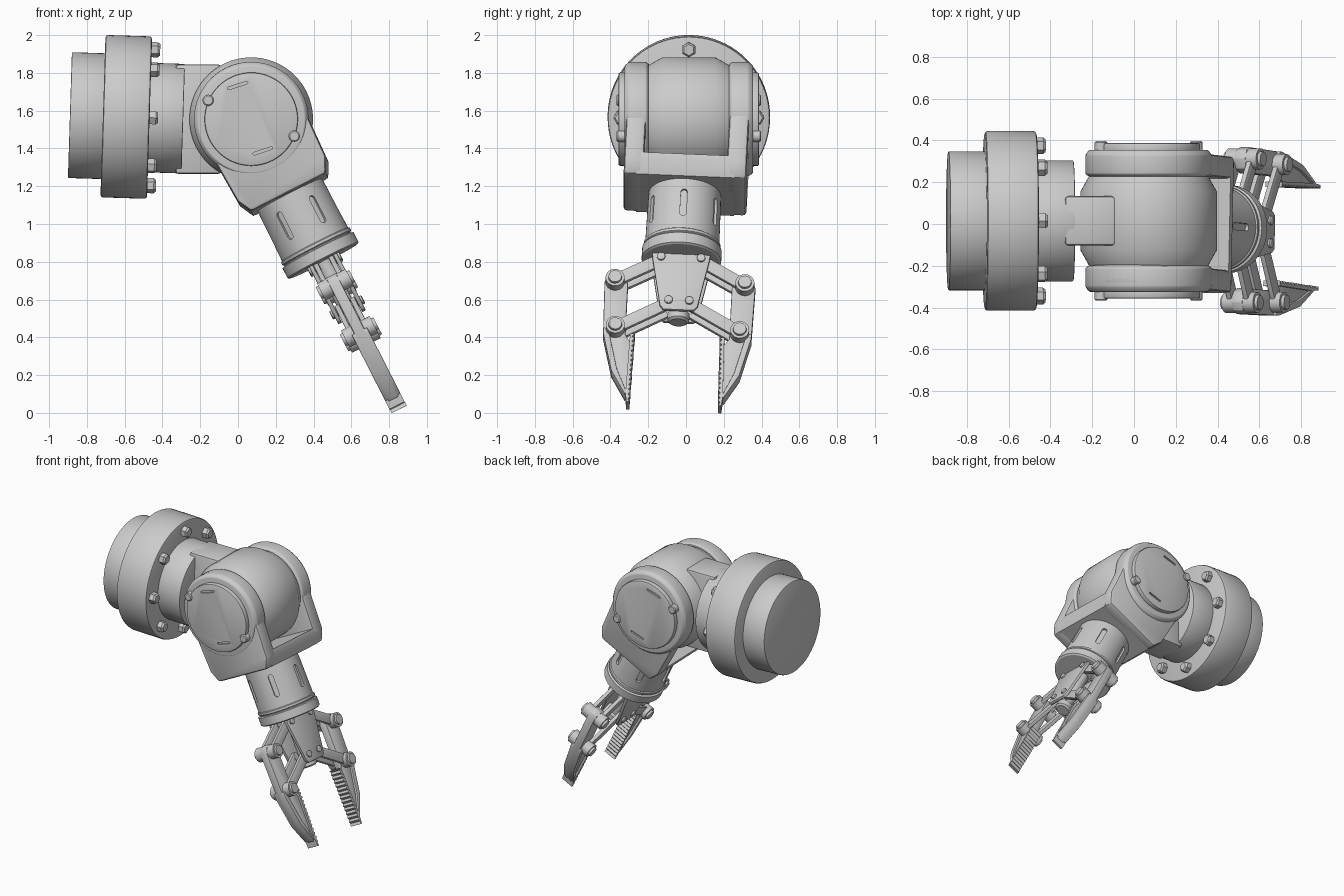
import bpy, bmesh
from math import sin, cos, pi, radians, atan2
from mathutils import Matrix, Vector

if "Cube" in bpy.data.objects:
    bpy.data.objects.remove(bpy.data.objects["Cube"])

T = Matrix.Translation
R = lambda deg, ax: Matrix.Rotation(radians(deg), 4, ax)
cutters = []


def finish(name, bm, M, bevel=0.0):
    bmesh.ops.transform(bm, matrix=M, verts=bm.verts)
    bmesh.ops.recalc_face_normals(bm, faces=bm.faces)
    me = bpy.data.meshes.new(name)
    bm.to_mesh(me)
    bm.free()
    ob = bpy.data.objects.new(name, me)
    bpy.context.collection.objects.link(ob)
    if bevel:
        b = ob.modifiers.new("bevel", 'BEVEL')
        b.width, b.segments, b.limit_method, b.angle_limit = bevel, 2, 'ANGLE', radians(35)
    return ob


def lathe(name, prof, M, n=64, bevel=0.0):
    """Revolve (height, radius) pairs round local z, closed at both ends."""
    bm = bmesh.new()
    rings = [[bm.verts.new((r * cos(2 * pi * i / n), r * sin(2 * pi * i / n), h)) for i in range(n)]
             for h, r in prof]
    for a, b in zip(rings, rings[1:]):
        for i in range(n):
            bm.faces.new((a[i], a[(i + 1) % n], b[(i + 1) % n], b[i]))
    bm.faces.new(rings[0])
    bm.faces.new(rings[-1])
    return finish(name, bm, M, bevel)


def prism(name, pts, lo, hi, M, axis='X', bevel=0.0):
    """Extrude an outline along local X or Y from lo to hi."""
    bm = bmesh.new()
    put = (lambda p, h: (h, p[0], p[1])) if axis == 'X' else (lambda p, h: (p[0], h, p[1]))
    a, b = [[bm.verts.new(put(p, h)) for p in pts] for h in (lo, hi)]
    n = len(pts)
    for i in range(n):
        bm.faces.new((a[i], a[(i + 1) % n], b[(i + 1) % n], b[i]))
    bm.faces.new(a)
    bm.faces.new(b)
    return finish(name, bm, M, bevel)


def capsule(p, q, r, n=10):
    a = atan2(q[1] - p[1], q[0] - p[0])
    end = lambda c, s: [(c[0] + r * cos(s + pi * i / n), c[1] + r * sin(s + pi * i / n)) for i in range(n + 1)]
    return end(q, a - pi / 2) + end(p, a + pi / 2)


def cut(ob, cutter):
    m = ob.modifiers.new("cut", 'BOOLEAN')
    m.operation, m.object, m.solver = 'DIFFERENCE', cutter, 'EXACT'
    cutter.hide_render = True
    cutters.append(cutter)


# frames: joint centre, wall mount (local z along +x), tool (local z down the forearm)
joint = T((0.07, 0.015, 1.555))
joint_y = joint @ R(-90, 'X')
mount = T((-0.59, 0.015, 1.567)) @ R(1.8, 'Y') @ R(90, 'Y')
d = Vector((0.454, -0.047, -0.891)).normalized()
v = d.cross(Vector((0.891, 0, 0.454))).normalized()
u = v.cross(d)
tool = joint @ Matrix((u, v, d)).transposed().to_4x4()
tool_y = tool @ R(-90, 'X')

# wall mount
lathe("mount_back_plate", [(-0.3, 0.333), (-0.1, 0.333)], mount, bevel=0.006)
lathe("mount_flange", [(-0.125, 0.43), (0.122, 0.43)], mount, 80, 0.014)
lathe("mount_hub", [(0.1, 0.29), (0.3, 0.29)], mount, bevel=0.006)
for k in range(8):
    lathe("flange_bolt", [(0.1, 0.04), (0.155, 0.04), (0.167, 0.03)],
          mount @ R(45 * k, 'Z') @ T((0.36, 0, 0)), 6)
prism("shoulder_tongue", [(-0.4, -0.29), (-0.16, -0.29), (-0.16, 0.29), (-0.4, 0.29)],
      -0.118, 0.118, joint, 'Y', 0.015)

# elbow drum with side caps
lathe("elbow_drum", [(-0.24, 0.27), (-0.215, 0.285), (-0.14, 0.327), (0.14, 0.327), (0.215, 0.285), (0.24, 0.27)],
      joint_y, 80)
for s in (-1, 1):
    lathe("side_disc", [(s * 0.212, 0.285), (s * 0.225, 0.303), (s * 0.315, 0.303), (s * 0.34, 0.285)],
          joint_y, 80, 0.006)
    cap = lathe("side_cap", [(s * 0.32, 0.247), (s * 0.372, 0.247)], joint_y, 64, 0.008)
    for p, q in (((-0.12, 0.163), (-0.025, 0.193)), ((0.017, -0.183), (0.107, -0.153))):
        cut(cap, prism("cap_slot_cutter", capsule(p, q, 0.007, 6), s * 0.36, s * 0.4, joint, 'Y'))
    for x, z in ((-0.228, 0.1), (0.228, -0.09)):
        lathe("cap_screw", [(s * 0.32, 0.03), (s * 0.376, 0.03), (s * 0.382, 0.024)],
              joint @ T((x, 0, z)) @ R(-90, 'X'), 20)

# yoke: two cheeks and a bridge
foot = [(0.272, 0.15), (0.262, 0.37), (0.222, 0.45), (-0.222, 0.45), (-0.262, 0.37), (-0.272, 0.15)]
arc = [(0.29 * cos(pi + pi * i / 24), 0.29 * sin(pi + pi * i / 24)) for i in range(25)]
for s in (-1, 1):
    prism("yoke_cheek", arc + foot, s * 0.22, s * 0.325, tool, 'Y', 0.018)
prism("yoke_bridge", [(-0.262, 0.34), (0.262, 0.34)] + foot[1:5], -0.26, 0.26, tool, 'Y')

# wrist with six slots and collar
wrist = lathe("wrist_sleeve", [(0.43, 0.19), (0.5, 0.193), (0.79, 0.197)], tool)
for k in range(6):
    cut(wrist, prism("wrist_slot_cutter", capsule((0, 0.53), (0, 0.655), 0.017), 0.178, 0.25,
                     tool @ R(60 * k, 'Z')))
lathe("wrist_collar", [(0.745, 0.197), (0.75, 0.204), (0.765, 0.204), (0.77, 0.197), (0.775, 0.197), (0.78, 0.211),
                       (0.838, 0.211), (0.845, 0.2)], tool)

# gripper core
lathe("gripper_spindle", [(0.83, 0.045), (1.15, 0.045), (1.16, 0.058), (1.2, 0.058), (1.21, 0.045)], tool, 32)
for h in (-1, 1):
    prism("gripper_plate", [(-0.155, 0.835), (0.155, 0.835), (0.15, 0.88), (0.1, 1.15), (0.08, 1.175),
                            (-0.08, 1.175), (-0.1, 1.15), (-0.15, 0.88)],
          h * 0.06, h * 0.082, tool, bevel=0.004)

# links, pivots and toothed fingers on both sides
pivots = (((0.106, 0.865), (0.344, 1.0)), ((0.055, 1.12), (0.33, 1.28)))
teeth = 14
saw = []
for i in range(teeth):
    t = i / teeth
    saw += [(0.225 + 0.009 * t, 1.31 + 0.4 * t), (0.239 + 0.006 * t, 1.31 + 0.4 * (t + 0.5 / teeth))]
for s in (-1, 1):
    side = tool if s == 1 else tool @ R(180, 'Z')
    for a, b in pivots:
        for h in (-1, 1):
            prism("gripper_link", capsule(a, b, 0.034), h * 0.032, h * 0.058, side, bevel=0.004)
            lathe("inner_pivot_bolt", [(h * 0.03, 0.022), (h * 0.092, 0.022), (h * 0.096, 0.016)],
                  side @ T((0, *a)) @ R(90, 'Y'), 16)
        lathe("outer_pivot", [(-0.1, 0.034), (-0.085, 0.036), (-0.085, 0.05), (0.085, 0.05),
                              (0.085, 0.036), (0.1, 0.034)], side @ T((0, *b)) @ R(90, 'Y'), 32)
    prism("finger_body", [(0.275, 1.0), (0.295, 0.96), (0.344, 0.945), (0.385, 0.96), (0.4, 1.0), (0.393, 1.31),
                          (0.34, 1.53), (0.265, 1.665), (0.245, 1.69), (0.24, 1.36), (0.275, 1.31)],
          -0.03, 0.03, side, bevel=0.006)
    prism("finger_shell", [(0.393, 1.28), (0.393, 1.31), (0.34, 1.53), (0.262, 1.668), (0.25, 1.66), (0.31, 1.52),
                           (0.36, 1.31), (0.36, 1.28)], -0.045, 0.045, side, bevel=0.004)
    prism("finger_pad", saw + [(0.235, 1.715), (0.252, 1.715), (0.258, 1.66), (0.25, 1.31)],
          -0.045, 0.045, side)

# bake modifiers, drop cutters, smooth rounded faces
bpy.context.view_layer.update()
dg = bpy.context.evaluated_depsgraph_get()
parts = [o for o in bpy.context.scene.objects if o not in cutters]
baked = [(o, bpy.data.meshes.new_from_object(o.evaluated_get(dg))) for o in parts]
for o, me in baked:
    o.modifiers.clear()
    o.data = me
for c in cutters:
    bpy.data.objects.remove(c)
for o in parts:
    o.select_set(True)
bpy.context.view_layer.objects.active = parts[0]
bpy.ops.object.shade_smooth_by_angle(angle=radians(30))
